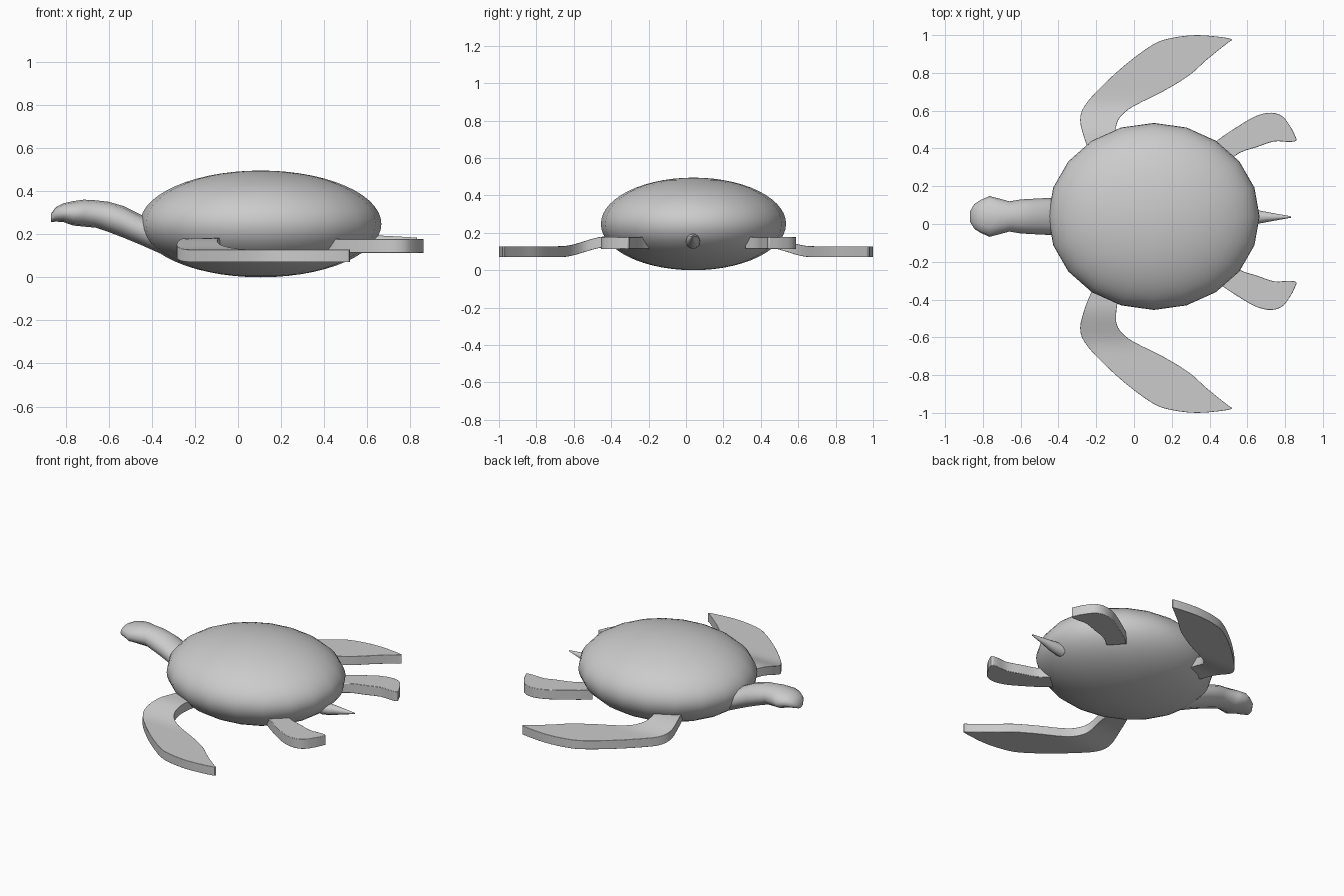
import bpy, bmesh, math
from mathutils import Vector

if "Cube" in bpy.data.objects:
    bpy.data.objects.remove(bpy.data.objects["Cube"])

grey = bpy.data.materials.new("light grey")
grey.diffuse_color = (0.6, 0.6, 0.6, 1)
grey.use_nodes = True
grey.node_tree.nodes["Principled BSDF"].inputs["Base Color"].default_value = grey.diffuse_color


def finish(name, bm, angle=40, bevel=0.0):
    """Turn a bmesh into a smooth shaded object."""
    bmesh.ops.recalc_face_normals(bm, faces=bm.faces)
    me = bpy.data.meshes.new(name)
    bm.to_mesh(me)
    bm.free()
    me.materials.append(grey)
    ob = bpy.data.objects.new(name, me)
    bpy.context.collection.objects.link(ob)
    bpy.ops.object.select_all(action='DESELECT')
    bpy.context.view_layer.objects.active = ob
    ob.select_set(True)
    bpy.ops.object.shade_smooth_by_angle(angle=math.radians(angle))
    if bevel:
        b = ob.modifiers.new("rounded edges", 'BEVEL')
        b.width, b.segments, b.limit_method = bevel, 2, 'ANGLE'
        b.angle_limit = math.radians(50)
    return ob


def spline(pts, steps):
    """Catmull-Rom curve through the points."""
    p = [Vector(q) for q in pts]
    p = [2 * p[0] - p[1]] + p + [2 * p[-1] - p[-2]]
    out = []
    for i in range(1, len(p) - 2):
        a, b, c, d = p[i - 1:i + 3]
        for k in range(steps):
            t = k / steps
            out.append(0.5 * (2 * b + (c - a) * t + (2 * a - 5 * b + 4 * c - d) * t * t
                              + (3 * b - a - 3 * c + d) * t ** 3))
    return out + [p[-2]]


def loft(name, rings):
    """Skin a list of closed rings and cap both ends."""
    bm = bmesh.new()
    loops = [[bm.verts.new(co) for co in r] for r in rings]
    n = len(loops[0])
    for a, b in zip(loops, loops[1:]):
        for i in range(n):
            j = (i + 1) % n
            bm.faces.new((a[i], a[j], b[j], b[i]))
    bm.faces.new(loops[0])
    bm.faces.new(loops[-1])
    return name, bm


def flipper(name, pairs, side, mid, height, thick, bevel):
    """Flat paddle between a leading and a trailing edge; height(y) bends it."""
    lead = spline([p[:2] for p in pairs], 3)
    trail = spline([p[2:] for p in pairs], 3)
    rings = []
    for a, b in zip(lead, trail):
        row = [a.lerp(b, k / 4) for k in range(5)]
        top = [(q.x, mid + side * q.y, height(q.y) + thick) for q in row]
        low = [(q.x, mid + side * q.y, height(q.y)) for q in reversed(row)]
        rings.append(top + low)
    finish(*loft(name, rings), angle=40, bevel=bevel)


# Shell: flattened ball with twenty sides
bm = bmesh.new()
bmesh.ops.create_uvsphere(bm, u_segments=20, v_segments=28, radius=1)
for v in bm.verts:
    v.co = (0.105 + 0.56 * v.co.x, 0.04 + 0.495 * v.co.y, 0.2475 + 0.2475 * v.co.z)
finish("shell", bm, 60)

# Neck and head: x, bottom z, top z, half width
sections = [(-0.36, 0.11, 0.25, 0.10), (-0.45, 0.15, 0.29, 0.098), (-0.53, 0.183, 0.33, 0.094),
            (-0.60, 0.21, 0.35, 0.09), (-0.66, 0.23, 0.357, 0.08), (-0.715, 0.235, 0.36, 0.095),
            (-0.765, 0.24, 0.353, 0.108), (-0.81, 0.256, 0.343, 0.088),
            (-0.845, 0.258, 0.325, 0.066), (-0.867, 0.256, 0.295, 0.03)]
rings = []
for x, lo, hi, w in sections:
    ring = []
    for k in range(12):
        a = math.tau * k / 12
        ring.append((x, 0.04 + w * math.cos(a), (lo + hi) / 2 + (hi - lo) / 2 * math.sin(a)))
    rings.append(ring)
finish(*loft("neck_and_head", rings), angle=60)

# Tail: thin tapering spike
rings = []
for x, z, r in [(0.60, 0.155, 0.04), (0.66, 0.16, 0.035), (0.74, 0.17, 0.02), (0.83, 0.18, 0.004)]:
    rings.append([(x, 0.037 + r * math.cos(math.tau * k / 10), z + r * math.sin(math.tau * k / 10))
                  for k in range(10)])
finish(*loft("tail", rings), angle=60)

# Flipper edges: leading x, y and trailing x, y
front_edges = [(-0.19, 0.28, -0.07, 0.28), (-0.23, 0.37, -0.085, 0.40), (-0.265, 0.46, -0.095, 0.48),
               (-0.285, 0.55, -0.09, 0.535), (-0.265, 0.62, -0.06, 0.58), (-0.19, 0.71, 0.0, 0.625),
               (-0.05, 0.84, 0.15, 0.70), (0.10, 0.95, 0.29, 0.785), (0.20, 0.985, 0.38, 0.865),
               (0.33, 1.0, 0.46, 0.93), (0.46, 0.99, 0.505, 0.965), (0.515, 0.98, 0.52, 0.972)]
rear_edges = [(0.40, 0.34, 0.48, 0.25), (0.46, 0.39, 0.56, 0.31), (0.59, 0.475, 0.65, 0.34),
              (0.66, 0.51, 0.74, 0.37), (0.73, 0.522, 0.81, 0.368), (0.79, 0.50, 0.85, 0.37),
              (0.84, 0.43, 0.862, 0.38)]


def front_height(y):
    t = min(max((y - 0.42) / 0.25, 0), 1)
    return 0.123 - 0.053 * t * t * (3 - 2 * t)


for side, word in ((-1, "right"), (1, "left")):
    flipper(word + "_front_flipper", front_edges, side, 0.0, front_height, 0.058, 0.004)
    flipper(word + "_rear_flipper", rear_edges, side, 0.067, lambda y: 0.113, 0.064, 0.012)
